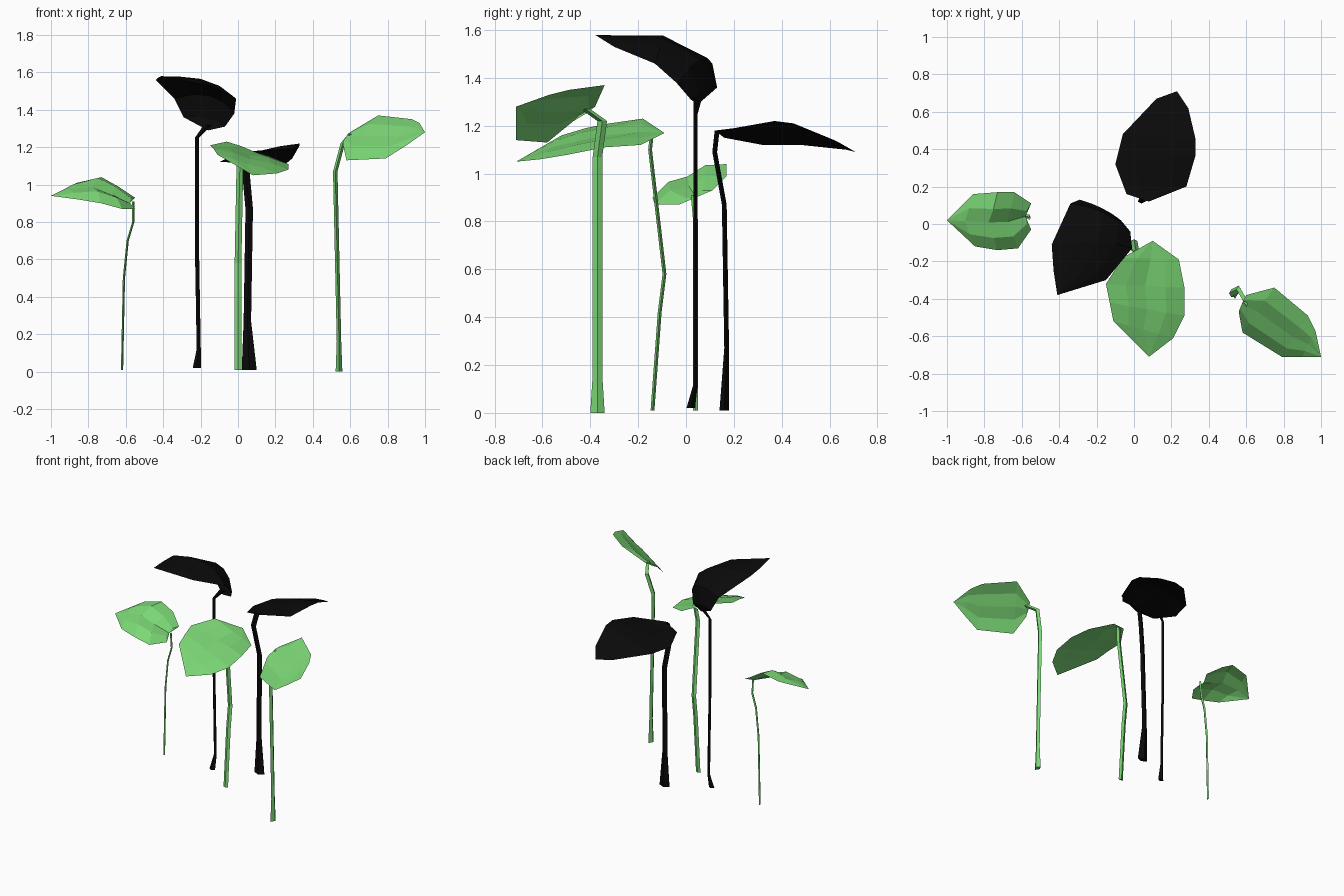
import bpy
import bmesh
import math
from mathutils import Vector

cube = bpy.data.objects.get("Cube")
if cube:
    bpy.data.objects.remove(cube, do_unlink=True)


def make_material(name, color):
    material = bpy.data.materials.new(name)
    material.use_nodes = True
    material.diffuse_color = color
    material.node_tree.nodes["Principled BSDF"].inputs["Base Color"].default_value = color
    return material


leaf_green = make_material("leaf green", (.2, .68, .18, 1))
soft_black = make_material("soft black", (.003, .003, .003, 1))


def finish(bm, name, material):
    mesh = bpy.data.meshes.new(name)
    bm.to_mesh(mesh)
    bm.free()
    mesh.materials.append(material)
    bpy.context.collection.objects.link(bpy.data.objects.new(name, mesh))


def make_leaf(name, material, base, tip, side_a, side_b, blade, rib, lean=0):
    """Sheet between two leaf edges; blade and rib raise it, lean sweeps the rib tipward."""
    bm = bmesh.new()
    base, tip = Vector(base), Vector(tip)
    side_a = [Vector(p) for p in side_a]
    side_b = [Vector(p) for p in side_b]
    axis = (tip - base).normalized()
    normal = (side_b[1] - side_a[1]).cross(axis).normalized()
    if normal.z < 0:
        normal.negate()
    profile = (0, blade, rib, blade, 0)
    steps = len(profile) - 1
    rows = []
    for index, (a, b) in enumerate(zip(side_a, side_b)):
        outer_row = index in (0, len(side_a) - 1)
        strength = .4 if outer_row else 1
        row = []
        for step, height in enumerate(profile):
            t = step / steps
            sweep = axis * lean * (1 - abs(2 * t - 1))
            row.append(bm.verts.new(a.lerp(b, t) + normal * height * strength + sweep))
        rows.append(row)
    base_vert, tip_vert = bm.verts.new(base), bm.verts.new(tip)
    for step in range(steps):
        bm.faces.new((base_vert, rows[0][step], rows[0][step + 1]))
        bm.faces.new((tip_vert, rows[-1][step + 1], rows[-1][step]))
        for low, high in zip(rows, rows[1:]):
            bm.faces.new((low[step], high[step], high[step + 1], low[step + 1]))
    bm.normal_update()
    if sum(face.normal.dot(normal) for face in bm.faces) < 0:
        bmesh.ops.reverse_faces(bm, faces=bm.faces[:])
    finish(bm, name, material)


def make_stem(name, material, path, flatten_x, flatten_y, sides=4):
    """Tapered faceted tube; each path entry is x, y, z, radius."""
    bm = bmesh.new()
    rings = []
    for x, y, z, radius in path:
        ring = []
        for side in range(sides):
            angle = math.tau * side / sides
            ring.append(bm.verts.new((x + radius * flatten_x * math.cos(angle),
                                      y + radius * flatten_y * math.sin(angle), z)))
        rings.append(ring)
    for low, high in zip(rings, rings[1:]):
        for side in range(sides):
            after = (side + 1) % sides
            bm.faces.new((low[side], low[after], high[after], high[side]))
    bm.faces.new(rings[0][::-1])
    bm.faces.new(rings[-1])
    finish(bm, name, material)


# Short green sprout on the right side
make_leaf("short_leaf", leaf_green, (-.58, .04, .9), (-1, .02, .94),
          [(-.55, -.03, .87), (-.62, -.13, .87), (-.73, -.14, .9), (-.85, -.12, .92)],
          [(-.55, .11, .93), (-.64, .17, .99), (-.73, .17, 1.04), (-.86, .16, 1.01)],
          blade=.03, rib=.015, lean=.05)
make_stem("short_stem", leaf_green,
          [(-.62, .04, .01, .01), (-.61, .04, .5, .01), (-.59, .04, .7, .01),
           (-.56, .04, .8, .01), (-.56, .03, .91, .01)],
          flatten_x=.6, flatten_y=1)

# Tallest black sprout
make_leaf("tall_black_leaf", soft_black, (-.16, .05, 1.29), (-.41, -.38, 1.58),
          [(-.29, .13, 1.36), (-.34, .11, 1.46), (-.44, -.11, 1.56), (-.43, -.25, 1.57)],
          [(-.07, .02, 1.31), (-.02, -.04, 1.38), (-.01, -.13, 1.46), (-.15, -.3, 1.53)],
          blade=.05, rib=.065)
make_stem("tall_black_stem", soft_black,
          [(-.22, .02, .02, .02), (-.21, .04, .12, .01), (-.22, .04, .7, .01),
           (-.22, .04, 1.25, .01), (-.16, .05, 1.32, .02)],
          flatten_x=1.1, flatten_y=.9)

# Broad green sprout in the front
make_leaf("front_leaf", leaf_green, (.1, -.09, 1.17), (.08, -.71, 1.05),
          [(-.06, -.18, 1.23), (-.15, -.32, 1.21), (-.13, -.42, 1.19), (-.11, -.52, 1.16)],
          [(.24, -.19, 1.12), (.27, -.34, 1.11), (.27, -.49, 1.08), (.21, -.61, 1.06)],
          blade=.01, rib=0)
make_stem("front_stem", leaf_green,
          [(0, -.14, .01, .02), (0, -.11, .42, .02), (0, -.09, .58, .02),
           (.01, -.15, 1.1, .02), (.02, -.14, 1.19, .02)],
          flatten_x=.9, flatten_y=.4)

# Black sprout reaching backwards
make_leaf("back_black_leaf", soft_black, (.08, .12, 1.18), (.23, .71, 1.09),
          [(-.04, .16, 1.15), (-.1, .32, 1.12), (-.06, .48, 1.12), (.12, .67, 1.1)],
          [(.28, .2, 1.19), (.33, .37, 1.22), (.33, .45, 1.21), (.29, .62, 1.14)],
          blade=.01, rib=.01)
make_stem("back_black_stem", soft_black,
          [(.06, .16, .01, .04), (.05, .17, .27, .02), (.06, .16, .87, .02),
           (.04, .12, 1.09, .02), (.06, .13, 1.18, .02)],
          flatten_x=1, flatten_y=.5)

# Upright green sprout on the left side
make_leaf("side_leaf", leaf_green, (.58, -.42, 1.25), (1, -.71, 1.28),
          [(.56, -.47, 1.22), (.58, -.58, 1.13), (.79, -.71, 1.14), (.9, -.71, 1.21)],
          [(.6, -.38, 1.28), (.75, -.34, 1.37), (.93, -.49, 1.35), (.97, -.57, 1.33)],
          blade=.02, rib=.015)
make_stem("side_stem", leaf_green,
          [(.54, -.37, 0, .03), (.54, -.37, .16, .02), (.52, -.37, 1.07, .02),
           (.56, -.35, 1.22, .02), (.6, -.42, 1.27, .02)],
          flatten_x=.6, flatten_y=1)
